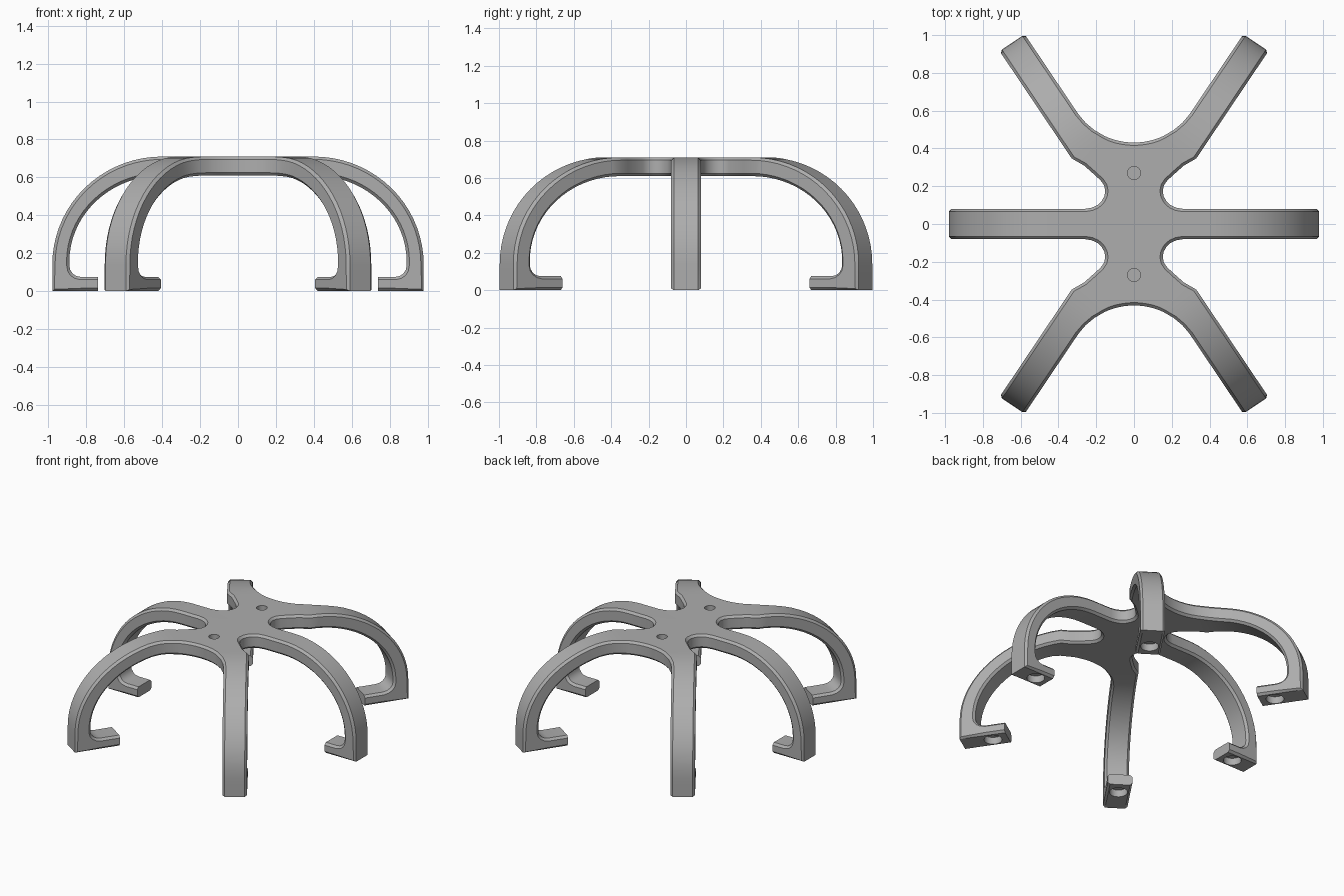
import bpy, bmesh
from math import sin, cos, pi, sqrt, radians
from mathutils import Vector, Matrix

if "Cube" in bpy.data.objects:
    bpy.data.objects.remove(bpy.data.objects["Cube"])

TOP, BOTTOM, CHAMFER = 0.71, 0.61, 0.015
JOINT = 0.40            # radius where a leg leaves the flat hub
STRETCH = 1.18          # the diagonal legs reach further out
HALF = 0.08             # half width of a leg
ARC_R, ARC_END = 0.369, 0.66   # flare between the paired diagonal legs
DIAG = Vector((0.558, 0.83, 0)).normalized()
UP = Vector((0, 0, 1))

mat = bpy.data.materials.new("mid grey")
mat.use_nodes = True
GREY = (0.42, 0.42, 0.42, 1)
mat.diffuse_color = GREY
mat.node_tree.nodes["Principled BSDF"].inputs["Base Color"].default_value = GREY

bm = bmesh.new()


def strip(rows, closed):
    """Skin a list of equal-length point rows."""
    rows = [[bm.verts.new(p) for p in row] for row in rows]
    n = len(rows[0])
    for a, b in zip(rows, rows[1:]):
        for i in range(n if closed else n - 1):
            j = (i + 1) % n
            bm.faces.new((a[i], a[j], b[j], b[i]))
    return rows


def leg_stations(tip):
    """Pairs of outer and inner (radius, height) points from hub to foot tip."""
    pairs = []
    steps = 18
    for i in range(steps + 1):
        a = pi / 2 * i / steps
        pairs.append(((JOINT + 0.58 * sin(a), 0.14 + 0.57 * cos(a)),
                      (JOINT + 0.49 * sin(a), 0.155 + 0.455 * cos(a))))
    outer = [(0.98, 0.09), (0.98, 0.045), (0.98, 0), (0.91, 0), (0.83, 0)]
    for i, o in enumerate(outer):
        a = pi / 2 * i / 4
        pairs.append((o, (0.83 + 0.06 * cos(a), 0.135 - 0.06 * sin(a))))
    pairs.append(((tip, 0), (tip, 0.075)))
    return pairs


def flare(r):
    """Extra width where neighbouring diagonal legs merge in an arc."""
    return ARC_R - sqrt(ARC_R ** 2 - (ARC_END - r) ** 2) if r < ARC_END else 0


def leg(direction, stretch, tip, half_only):
    side = UP.cross(direction)
    rows = []
    for o, i in leg_stations(tip):
        outer = direction * o[0] * stretch + UP * o[1]
        inner = direction * i[0] * stretch + UP * i[1]
        u = (outer - inner).normalized() * CHAMFER
        left = HALF if half_only else HALF + flare(o[0] * stretch)
        row = [outer + side * (left - CHAMFER), outer - u + side * left,
               inner + u + side * left, inner + side * (left - CHAMFER)]
        if half_only:
            row = [outer] + row + [inner]
        else:
            row += [inner - side * (HALF - CHAMFER), inner + u - side * HALF,
                    outer - u - side * HALF, outer - side * (HALF - CHAMFER)]
        rows.append(row)
    skin = strip(rows, not half_only)
    bm.faces.new(skin[-1])


def hub_wall(path, first, last):
    """Chamfered rim along a plan path; returns the inset path."""
    inset = []
    for k, p in enumerate(path):
        if k == 0:
            n = first
        elif k == len(path) - 1:
            n = last
        else:
            n = UP.cross(path[k + 1] - path[k - 1]).normalized()
        inset.append(p + n * CHAMFER)
    strip([[q + UP * TOP, p + UP * (TOP - CHAMFER), p + UP * (BOTTOM + CHAMFER),
            q + UP * BOTTOM] for p, q in zip(path, inset)], False)
    return inset


# One quadrant: half a side leg, one diagonal leg, a quarter of the hub
X = Vector((1, 0, 0))
leg(X, 1, 0.74, True)
leg(DIAG, STRETCH, 0.72, False)

side = UP.cross(DIAG)
root = DIAG * JOINT * STRETCH
neck = [(JOINT, HALF), (0.26, HALF), (0.225, 0.086), (0.195, 0.099), (0.172, 0.12),
        (0.157, 0.147), (0.152, 0.175), (0.158, 0.204), (0.176, 0.23), (0.215, 0.266),
        (0.265, 0.31)]
neck = [Vector((x, y, 0)) for x, y in neck] + [root - side * HALF]
left = root + side * (HALF + flare(JOINT * STRETCH))
centre_y = left.y + sqrt(ARC_R ** 2 - left.x ** 2)
arc = [left]
for k in range(1, 9):
    x = left.x * (1 - k / 8)
    arc.append(Vector((x, centre_y - sqrt(ARC_R ** 2 - x * x), 0)))
# the neck runs outward from the side leg, so its inward side is on the left
rim = hub_wall(neck, -Vector((0, 1, 0)), side)
rim += hub_wall(arc, -side, Vector((0, -1, 0)))
plan = [Vector((0, 0, 0)), X * JOINT] + rim
for z in (TOP, BOTTOM):
    bm.faces.new([bm.verts.new(p + UP * z) for p in plan])

bmesh.ops.remove_doubles(bm, verts=bm.verts, dist=0.0005)
bmesh.ops.recalc_face_normals(bm, faces=bm.faces)


def make_object(name, mesh_bm):
    me = bpy.data.meshes.new(name)
    mesh_bm.to_mesh(me)
    mesh_bm.free()
    me.materials.append(mat)
    ob = bpy.data.objects.new(name, me)
    bpy.context.collection.objects.link(ob)
    return ob


stand = make_object("six_legged_stand", bm)

# Round recesses: two in the hub top, one under each foot
cut = bmesh.new()


def recess(x, y, z, radius, depth):
    bmesh.ops.create_cone(cut, cap_ends=True, segments=32, radius1=radius, radius2=radius,
                          depth=2 * depth, matrix=Matrix.Translation((x, y, z)))


for s in (1, -1):
    recess(0, 0.27 * s, TOP, 0.035, 0.05)
    recess(0.83 * s, 0, 0, 0.058, 0.05)
    for t in (1, -1):
        foot = DIAG * 0.95
        recess(foot.x * s, foot.y * t, 0, 0.058, 0.05)
cutter = make_object("recess_cutter", cut)
cutter.hide_render = True

mirror = stand.modifiers.new("mirror", 'MIRROR')
mirror.use_axis = (True, True, False)
mirror.merge_threshold = 0.001
holes = stand.modifiers.new("recesses", 'BOOLEAN')
holes.operation = 'DIFFERENCE'
holes.solver = 'EXACT'
holes.object = cutter

bpy.ops.object.select_all(action='DESELECT')
bpy.context.view_layer.objects.active = stand
stand.select_set(True)
for name in ("mirror", "recesses"):
    bpy.ops.object.modifier_apply(modifier=name)
bpy.data.objects.remove(cutter)
bpy.ops.object.shade_smooth_by_angle(angle=radians(30))
